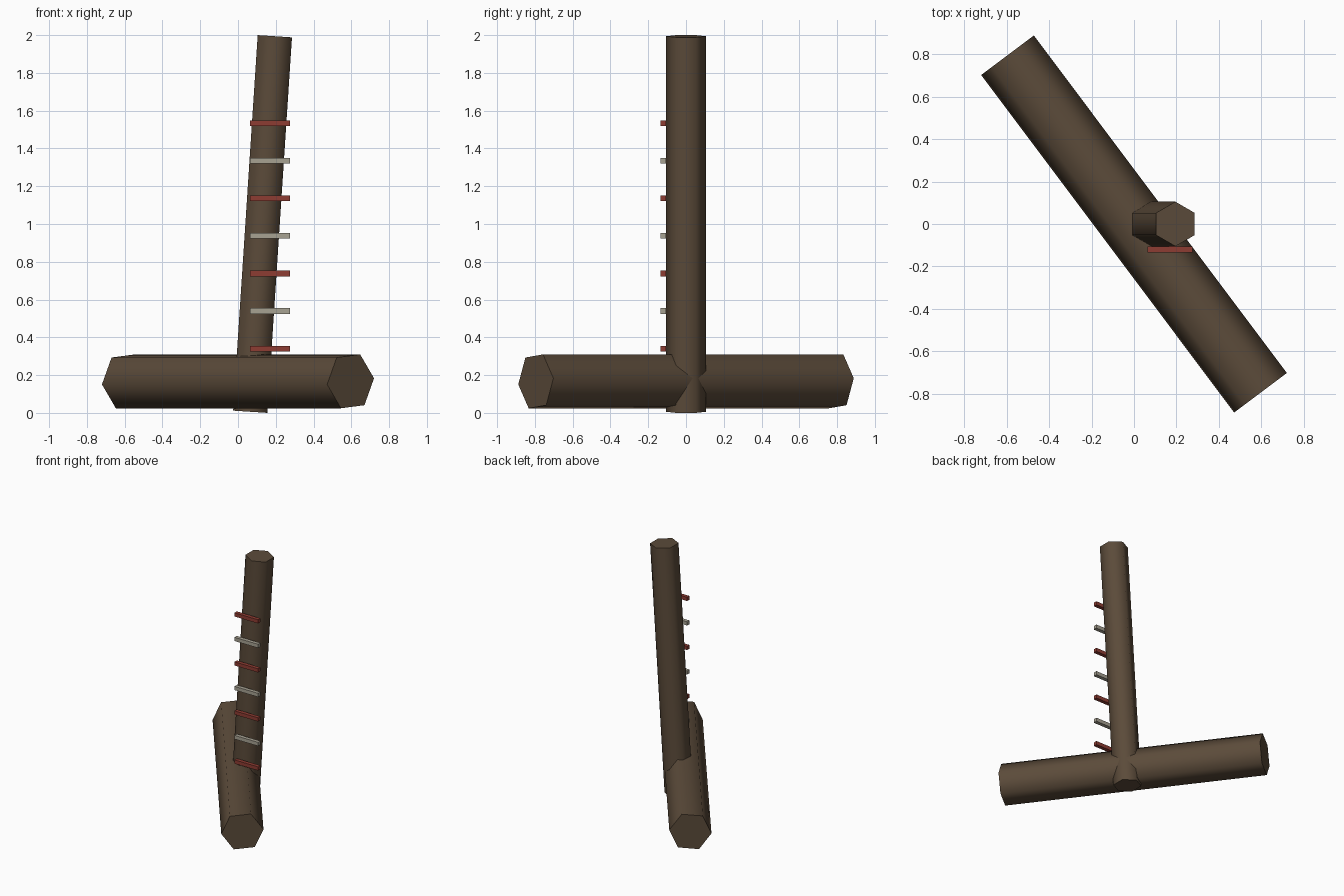
import bpy
from math import radians
from mathutils import Matrix, Vector

cube = bpy.data.objects.get("Cube")
if cube:
    bpy.data.objects.remove(cube, do_unlink=True)


def make_material(name, rgb):
    mat = bpy.data.materials.new(name)
    mat.use_nodes = True
    mat.diffuse_color = (*rgb, 1)
    bsdf = mat.node_tree.nodes["Principled BSDF"]
    bsdf.inputs["Base Color"].default_value = (*rgb, 1)
    bsdf.inputs["Roughness"].default_value = 0.9
    return mat


wood = make_material("dark brown wood", (0.105, 0.07, 0.042))
red = make_material("faded red", (0.27, 0.045, 0.032))
white = make_material("dirty white", (0.39, 0.36, 0.29))


def beam(name, start, end, radius, roll):
    """Six-sided log between two points, soft sides and crisp ends."""
    start, end = Vector(start), Vector(end)
    axis = (end - start).normalized()
    # Cross-section frame: one reference direction lies level
    side = Vector((0, 1, 0)) if abs(axis.z) > 0.5 else axis.cross(Vector((0, 0, 1)))
    side = (side - axis * side.dot(axis)).normalized()
    frame = Matrix((axis.cross(side) * -1, side, axis)).transposed()
    if frame.determinant() < 0:
        frame.col[0] = -frame.col[0]
    turn = frame @ Matrix.Rotation(radians(roll), 3, "Z")
    bpy.ops.mesh.primitive_cylinder_add(
        vertices=6, radius=radius, depth=(end - start).length,
        location=(start + end) / 2, rotation=turn.to_euler())
    obj = bpy.context.object
    obj.name = name
    obj.data.materials.append(wood)
    bpy.ops.object.shade_smooth_by_angle(angle=radians(70))


# Leaning post and the log lying across its foot
beam("post", (0.065, 0, 0.006), (0.195, 0, 1.994), 0.105, 0)
beam("ground_log", (-0.596, 0.795, 0.167), (0.596, -0.795, 0.167), 0.156, 6)

# Depth marks up the front of the post, alternating in colour
for i in range(7):
    bpy.ops.mesh.primitive_cube_add(size=1, location=(0.169, -0.12, 0.34 + 0.199 * i))
    mark = bpy.context.object
    mark.name = f"depth_mark_{i + 1}"
    mark.scale = (0.212, 0.03, 0.03)
    mark.data.materials.append(white if i % 2 else red)
